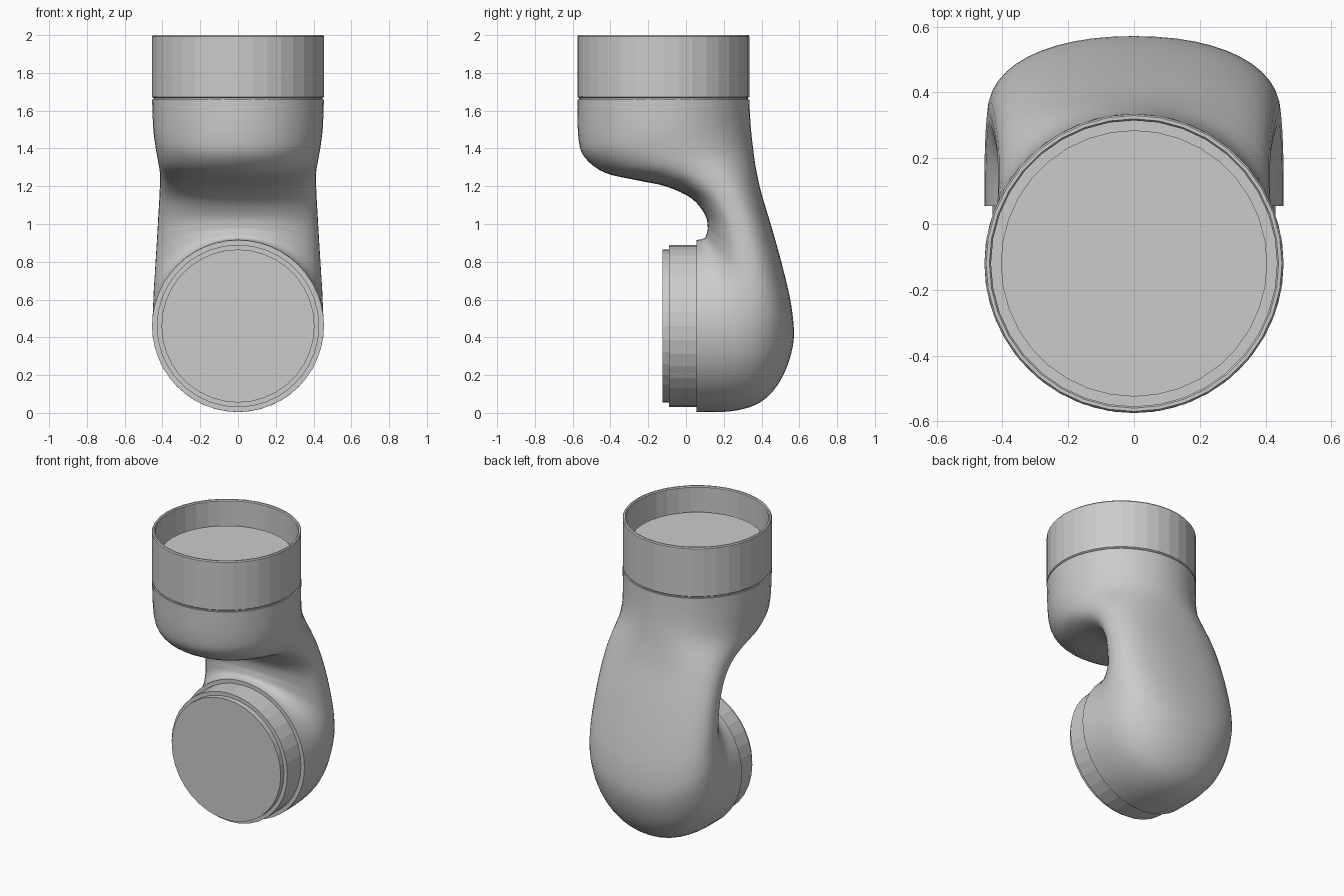
import bpy, bmesh, math
from mathutils import Vector, Matrix

if "Cube" in bpy.data.objects:
    bpy.data.objects.remove(bpy.data.objects["Cube"])


def finish(bm, name, angle=None):
    bmesh.ops.recalc_face_normals(bm, faces=bm.faces)
    mesh = bpy.data.meshes.new(name)
    bm.to_mesh(mesh)
    bm.free()
    ob = bpy.data.objects.new(name, mesh)
    bpy.context.collection.objects.link(ob)
    if angle:
        bpy.ops.object.select_all(action='DESELECT')
        ob.select_set(True)
        bpy.context.view_layer.objects.active = ob
        bpy.ops.object.shade_smooth_by_angle(angle=math.radians(angle))
    return ob


def skin(bm, rings):
    """Bridge equal-sized closed rings of points and cap both ends."""
    loops = [[bm.verts.new(p) for p in r] for r in rings]
    n = len(loops[0])
    for a, b in zip(loops, loops[1:]):
        for i in range(n):
            j = (i + 1) % n
            bm.faces.new((a[i], a[j], b[j], b[i]))
    bm.faces.new(loops[0])
    bm.faces.new(loops[-1])


def lathe(name, profile, matrix, sides=36):
    bm = bmesh.new()
    angles = [2 * math.pi * i / sides for i in range(sides)]
    skin(bm, [[matrix @ Vector((r * math.cos(a), r * math.sin(a), h)) for a in angles]
              for r, h in profile])
    return finish(bm, name)


def catmull(p0, p1, p2, p3, t):
    return [0.5 * (2 * b + (c - a) * t + (2 * a - 5 * b + 4 * c - d) * t * t
                   + (3 * b - a - 3 * c + d) * t ** 3)
            for a, b, c, d in zip(p0, p1, p2, p3)]


# Curved body sections: inner y, z; outer y, z; half width; roundness exponent
SECTIONS = [
    (0.055, 0.915, 0.055, 0.005, 0.455, 2.0),
    (0.070, 0.917, 0.250, 0.010, 0.455, 2.0),
    (0.085, 0.920, 0.400, 0.060, 0.453, 2.05),
    (0.097, 0.925, 0.505, 0.180, 0.450, 2.1),
    (0.105, 0.935, 0.567, 0.360, 0.446, 2.15),
    (0.111, 0.955, 0.563, 0.530, 0.440, 2.25),
    (0.115, 0.985, 0.525, 0.720, 0.433, 2.35),
    (0.100, 1.050, 0.460, 0.960, 0.424, 2.4),
    (0.030, 1.135, 0.400, 1.160, 0.416, 2.4),
    (-0.100, 1.197, 0.375, 1.270, 0.413, 2.3),
    (-0.250, 1.230, 0.363, 1.340, 0.415, 2.2),
    (-0.430, 1.272, 0.354, 1.410, 0.425, 2.1),
    (-0.538, 1.355, 0.346, 1.480, 0.438, 2.05),
    (-0.570, 1.460, 0.340, 1.560, 0.449, 2.0),
    (-0.575, 1.660, 0.335, 1.660, 0.455, 2.0),
]


def section_ring(s, sides=48):
    iy, iz, oy, oz, w, n = s
    mid = Vector((0, (iy + oy) / 2, (iz + oz) / 2))
    half = Vector((0, (iy - oy) / 2, (iz - oz) / 2))
    ring = []
    for i in range(sides):
        a = 2 * math.pi * i / sides
        c, q = math.cos(a), math.sin(a)
        u = math.copysign(abs(c) ** (2 / n), c)
        v = math.copysign(abs(q) ** (2 / n), q)
        ring.append(mid + half * u + Vector((w * v, 0, 0)))
    return ring


rings = []
last = len(SECTIONS) - 1
for k in range(last):
    pts = [SECTIONS[min(max(k + d, 0), last)] for d in (-1, 0, 1, 2)]
    for step in range(4):
        rings.append(section_ring(catmull(*pts, step / 4)))
rings.append(section_ring(SECTIONS[-1]))
body = bmesh.new()
skin(body, rings)
finish(body, "curved_body", 40)

# Open socket on top, with recessed stepped floor
lathe("top_socket",
      [(0.43, 1.655), (0.447, 1.66), (0.447, 1.667), (0.455, 1.673), (0.455, 1.993),
       (0.450, 2.0), (0.440, 2.0), (0.435, 1.993), (0.435, 1.81), (0.405, 1.81),
       (0.405, 1.84)],
      Matrix.Translation((0, -0.12, 0)))

# Stepped plug on the front (height axis runs toward -y)
lathe("front_plug",
      [(0.43, -0.06), (0.43, 0.09), (0.405, 0.09), (0.405, 0.125)],
      Matrix.Translation((0, 0, 0.46)) @ Matrix.Rotation(math.radians(90), 4, 'X'))
